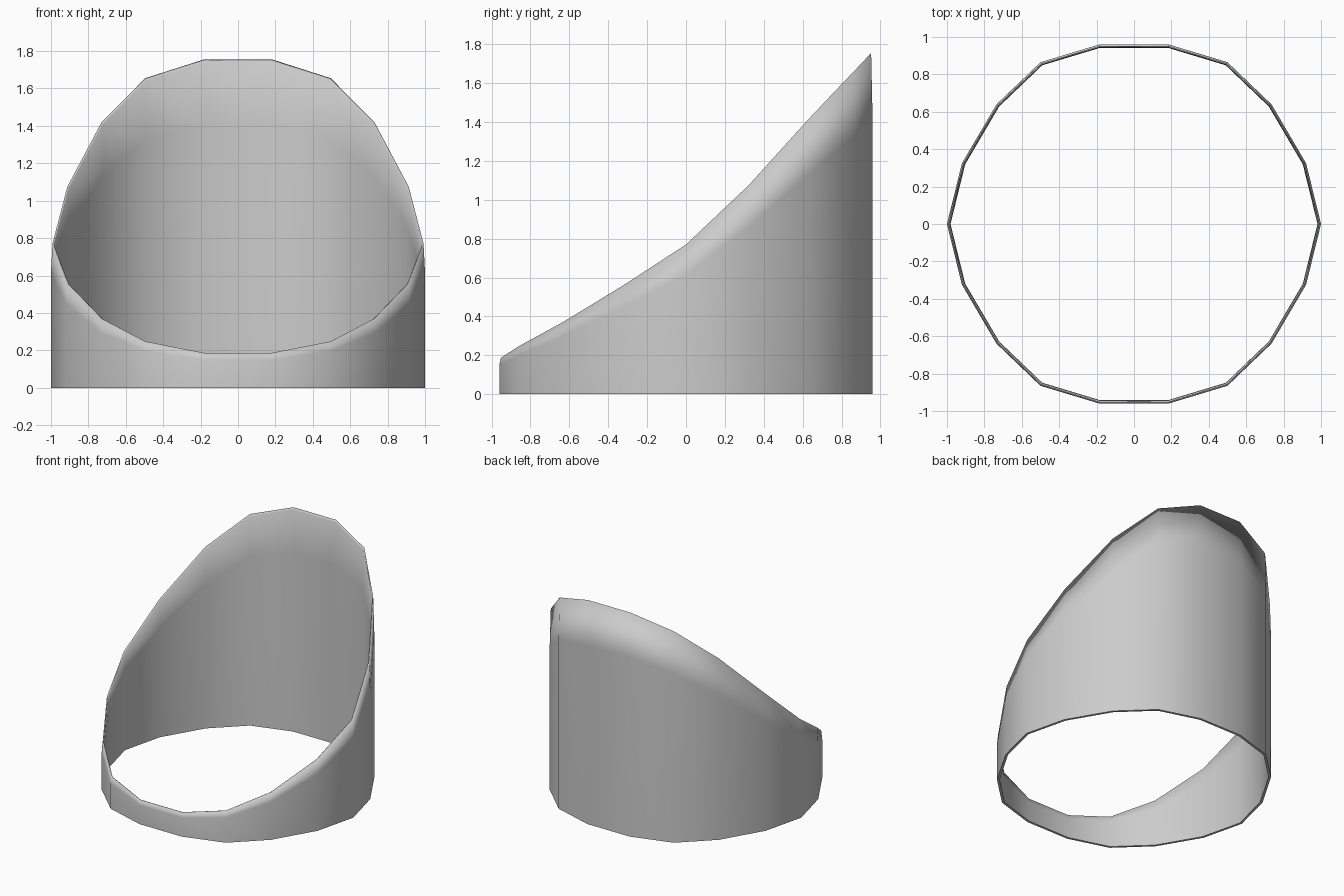
import bpy, bmesh

if "Cube" in bpy.data.objects:
    bpy.data.objects.remove(bpy.data.objects["Cube"])

# Right half of the 18-sided outline, back to front: x, y, rim height
half = [(0.185, 0.96, 1.755), (0.50, 0.865, 1.655), (0.735, 0.64, 1.42),
        (0.92, 0.325, 1.075), (1.0, 0.0, 0.77), (0.92, -0.325, 0.56),
        (0.735, -0.64, 0.37), (0.50, -0.865, 0.248), (0.185, -0.96, 0.187)]
outline = half + [(-x, y, h) for x, y, h in reversed(half) if y != 0]
i = next(k for k, p in enumerate(outline) if p[0] < 0)
# opposite side point completes the ring
outline.insert(i + 4, (-1.0, 0.0, 0.77))

# Wall cross-section loop: radial scale, fraction of rim height
section = [(1.0, 0.0), (1.0, 0.8), (0.992, 1.0), (0.984, 0.992), (0.981, 0.8), (0.981, 0.0)]

# Slanted tube with a thin rounded lip
bm = bmesh.new()
loops = [[bm.verts.new((x * s, y * s, h * f)) for x, y, h in outline] for s, f in section]
n = len(outline)
for a, b in zip(loops, loops[1:] + loops[:1]):
    for k in range(n):
        m = (k + 1) % n
        bm.faces.new((a[k], a[m], b[m], b[k])).smooth = True
bmesh.ops.recalc_face_normals(bm, faces=bm.faces)

# Crisp edges around the flat foot
for e in bm.edges:
    if all(v.co.z < 1e-6 for v in e.verts):
        e.smooth = False

mesh = bpy.data.meshes.new("slanted_tube")
bm.to_mesh(mesh)
bm.free()
bpy.context.collection.objects.link(bpy.data.objects.new("slanted_tube", mesh))
